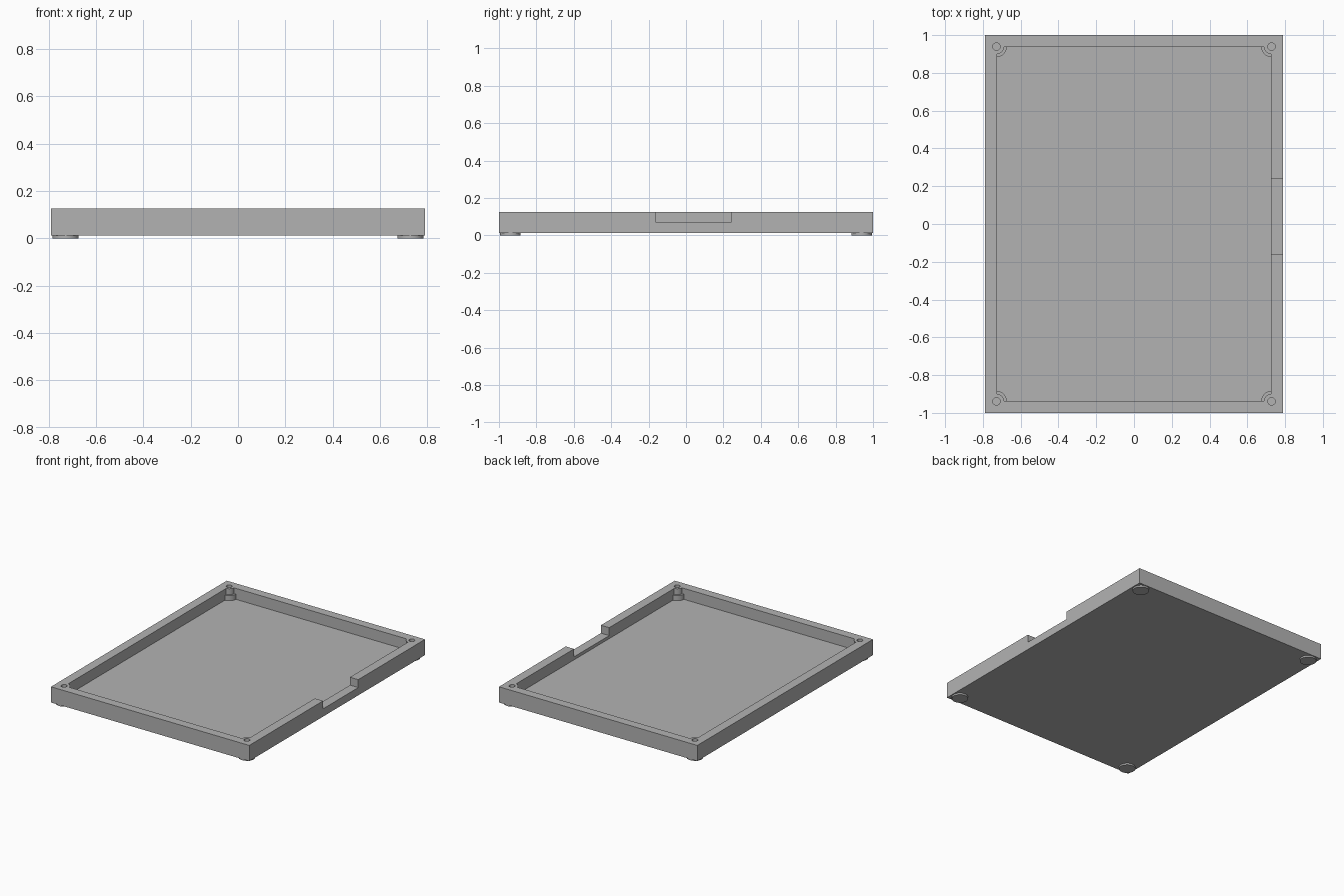
import bpy

if "Cube" in bpy.data.objects:
    bpy.data.objects.remove(bpy.data.objects["Cube"])

grey = bpy.data.materials.new("plain_grey")
grey.diffuse_color = (0.45, 0.45, 0.45, 1)
grey.use_nodes = True
grey.node_tree.nodes["Principled BSDF"].inputs["Base Color"].default_value = grey.diffuse_color

# Main sizes
HALF_X, HALF_Y = 0.79, 1.0
BASE, FLOOR, RIM = 0.012, 0.046, 0.125
IN_X, IN_Y = 0.724, 0.937
CORNERS = [(sx * 0.728, sy * 0.939) for sx in (-1, 1) for sy in (-1, 1)]


def box(name, x0, x1, y0, y1, z0, z1):
    bpy.ops.mesh.primitive_cube_add(
        size=1, location=((x0 + x1) / 2, (y0 + y1) / 2, (z0 + z1) / 2))
    ob = bpy.context.object
    ob.name = name
    ob.scale = (x1 - x0, y1 - y0, z1 - z0)
    bpy.ops.object.transform_apply(location=True, rotation=False, scale=True)
    return ob


def cylinder(name, at, radius, z0, z1):
    bpy.ops.mesh.primitive_cylinder_add(
        vertices=32, radius=radius, depth=z1 - z0,
        location=(at[0], at[1], (z0 + z1) / 2))
    ob = bpy.context.object
    ob.name = name
    return ob


def cut(target, cutter):
    """Subtract the cutter from the target, then discard the cutter."""
    bpy.context.view_layer.objects.active = target
    mod = target.modifiers.new("cut", 'BOOLEAN')
    mod.operation = 'DIFFERENCE'
    mod.solver = 'EXACT'
    mod.object = cutter
    bpy.ops.object.modifier_apply(modifier=mod.name)
    bpy.data.objects.remove(cutter)


def finish(ob):
    ob.data.materials.clear()
    ob.data.materials.append(grey)
    bpy.ops.object.select_all(action='DESELECT')
    ob.select_set(True)
    bpy.context.view_layer.objects.active = ob
    bpy.ops.object.shade_smooth_by_angle()


# Cavity shape, keeping stepped screw posts in its corners
cavity = box("cavity", -IN_X, IN_X, -IN_Y, IN_Y, FLOOR, 0.2)
for c in CORNERS:
    cut(cavity, cylinder("wide_post", c, 0.055, 0, 0.083))
    cut(cavity, cylinder("narrow_post", c, 0.04, 0, 0.3))

# Tray body with cavity, side notch and screw holes
tray = box("tray", -HALF_X, HALF_X, -HALF_Y, HALF_Y, BASE, RIM)
cut(tray, cavity)
cut(tray, box("notch", 0.7, 0.85, -0.16, 0.24, 0.068, 0.2))
for c in CORNERS:
    cut(tray, cylinder("screw_hole", c, 0.02, 0.05, 0.2))
finish(tray)

# Round feet below the corners
for i, c in enumerate(CORNERS):
    finish(cylinder(f"foot_{i + 1}", c, 0.055, 0, BASE + 0.008))
